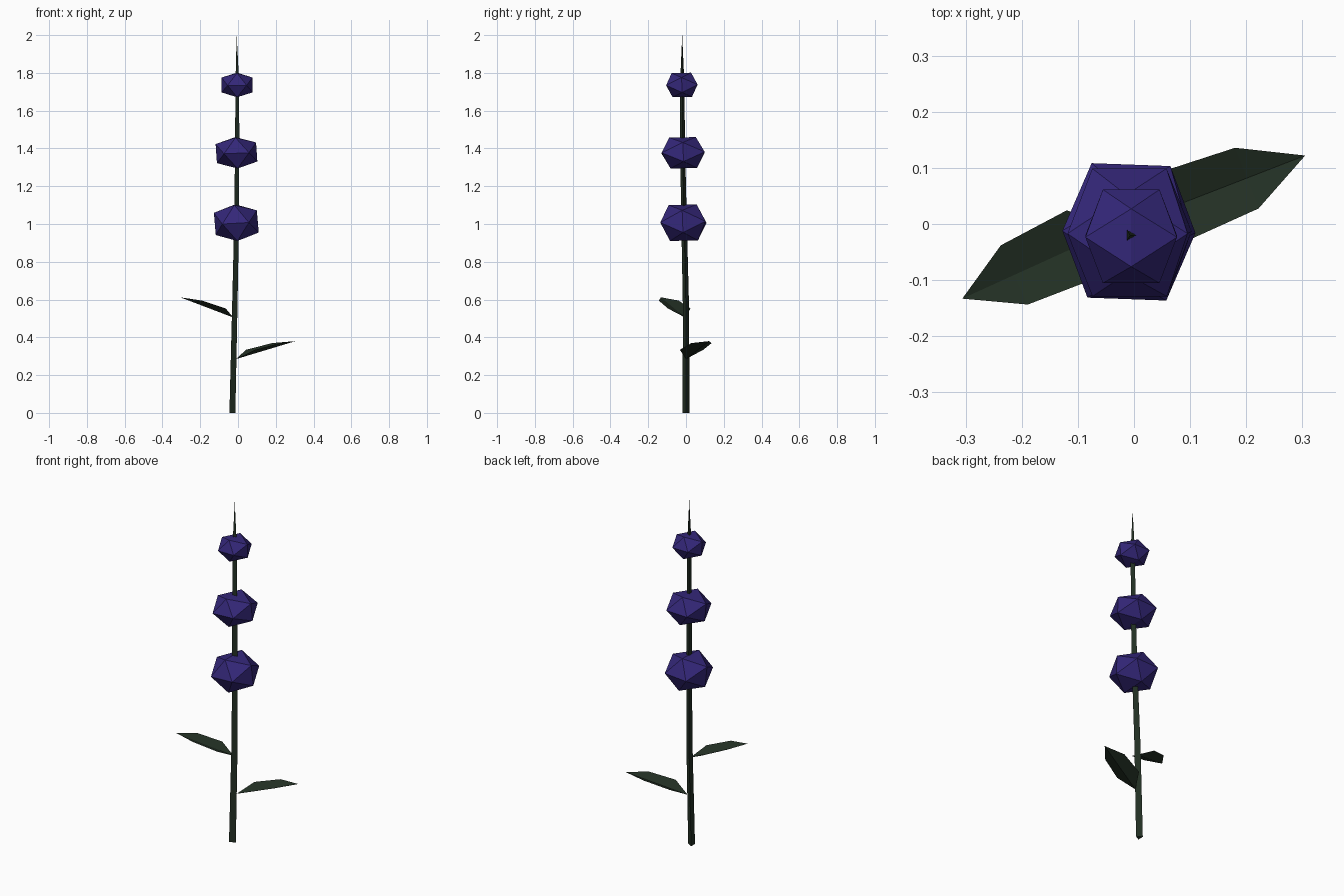
import bpy, bmesh
from math import radians, cos, sin, tau
from mathutils import Matrix, Vector

old = bpy.data.objects.get("Cube")
if old:
    bpy.data.objects.remove(old, do_unlink=True)


def material(name, rgb):
    m = bpy.data.materials.new(name)
    m.use_nodes = True
    m.diffuse_color = (*rgb, 1)
    bsdf = m.node_tree.nodes["Principled BSDF"]
    bsdf.inputs["Base Color"].default_value = (*rgb, 1)
    bsdf.inputs["Roughness"].default_value = 0.9
    return m


green = material("dark green", (0.017, 0.03, 0.018))
purple = material("deep purple", (0.034, 0.02, 0.19))


def finish(name, bm, mat, fix_normals=True):
    if fix_normals:
        bmesh.ops.recalc_face_normals(bm, faces=bm.faces)
    mesh = bpy.data.meshes.new(name)
    bm.to_mesh(mesh)
    bm.free()
    mesh.materials.append(mat)
    obj = bpy.data.objects.new(name, mesh)
    bpy.context.collection.objects.link(obj)
    return obj


# Three-sided stem, slightly curved, drawn out to a needle tip
def make_stem(path):
    bm = bmesh.new()
    rings = []
    for x, y, z, r in path:
        rings.append([bm.verts.new((x + r * cos(tau * i / 3), y + r * sin(tau * i / 3), z))
                      for i in range(3)])
    for a, b in zip(rings, rings[1:]):
        for i in range(3):
            j = (i + 1) % 3
            bm.faces.new((a[i], a[j], b[j], b[i]))
    tip = bm.verts.new((-0.007, -0.02, 2))
    for i in range(3):
        bm.faces.new((rings[-1][i], rings[-1][(i + 1) % 3], tip))
    bm.faces.new(rings[0][::-1])
    finish("stem", bm, green)


make_stem([(-0.035, 0, 0, 0.021), (-0.022, 0, 0.55, 0.019),
           (-0.012, -0.01, 1.0, 0.017), (-0.008, -0.018, 1.4, 0.015),
           (-0.007, -0.02, 1.75, 0.013)])


# Folded leaf: a straight midrib with raised edges on both sides
def make_leaf(name, base, tip, rise):
    base, tip = Vector(base), Vector(tip)
    along = tip - base
    side = Vector((-along.y, along.x, 0)).normalized()
    bm = bmesh.new()
    start, end = bm.verts.new(base), bm.verts.new(tip)
    rows = []
    for t, width, lift in ((0.24, 0.066, rise), (0.67, 0.058, rise * 0.8)):
        mid = base + along * t
        rows.append([bm.verts.new(mid + side * s * width + Vector((0, 0, lift * abs(s))))
                     for s in (-1, 0, 1)])
    near, far = rows
    for a, b in ((0, 1), (1, 2)):
        bm.faces.new((start, near[a], near[b]))
        bm.faces.new((near[a], far[a], far[b], near[b]))
        bm.faces.new((far[a], end, far[b]))
    finish(name, bm, green, False)


make_leaf("lower_leaf", (-0.01, 0, 0.285), (0.305, 0.122, 0.38), 0.026)
make_leaf("upper_leaf", (-0.025, -0.005, 0.505), (-0.306, -0.133, 0.612), 0.022)


# Faceted, flattened blossoms tilted towards the back
def make_blossom(name, centre, radii, yaw, roll):
    bm = bmesh.new()
    bmesh.ops.create_icosphere(bm, subdivisions=1, radius=1)
    turn = (Matrix.Rotation(radians(roll), 4, 'Y') @ Matrix.Rotation(radians(yaw), 4, 'Z')
            @ Matrix.Rotation(radians(-30), 4, 'X') @ Matrix.Rotation(radians(-90), 4, 'Z'))
    place = Matrix.Translation(centre) @ Matrix.Diagonal((*radii, 1)) @ turn
    bmesh.ops.transform(bm, matrix=place, verts=bm.verts)
    finish(name, bm, purple)


make_blossom("lower_blossom", (-0.009, -0.014, 1.007), (0.134, 0.141, 0.112), -2, -4)
make_blossom("middle_blossom", (-0.008, -0.015, 1.377), (0.126, 0.134, 0.096), 0, -3)
make_blossom("upper_blossom", (-0.005, -0.022, 1.736), (0.096, 0.098, 0.075), 0, 0)
